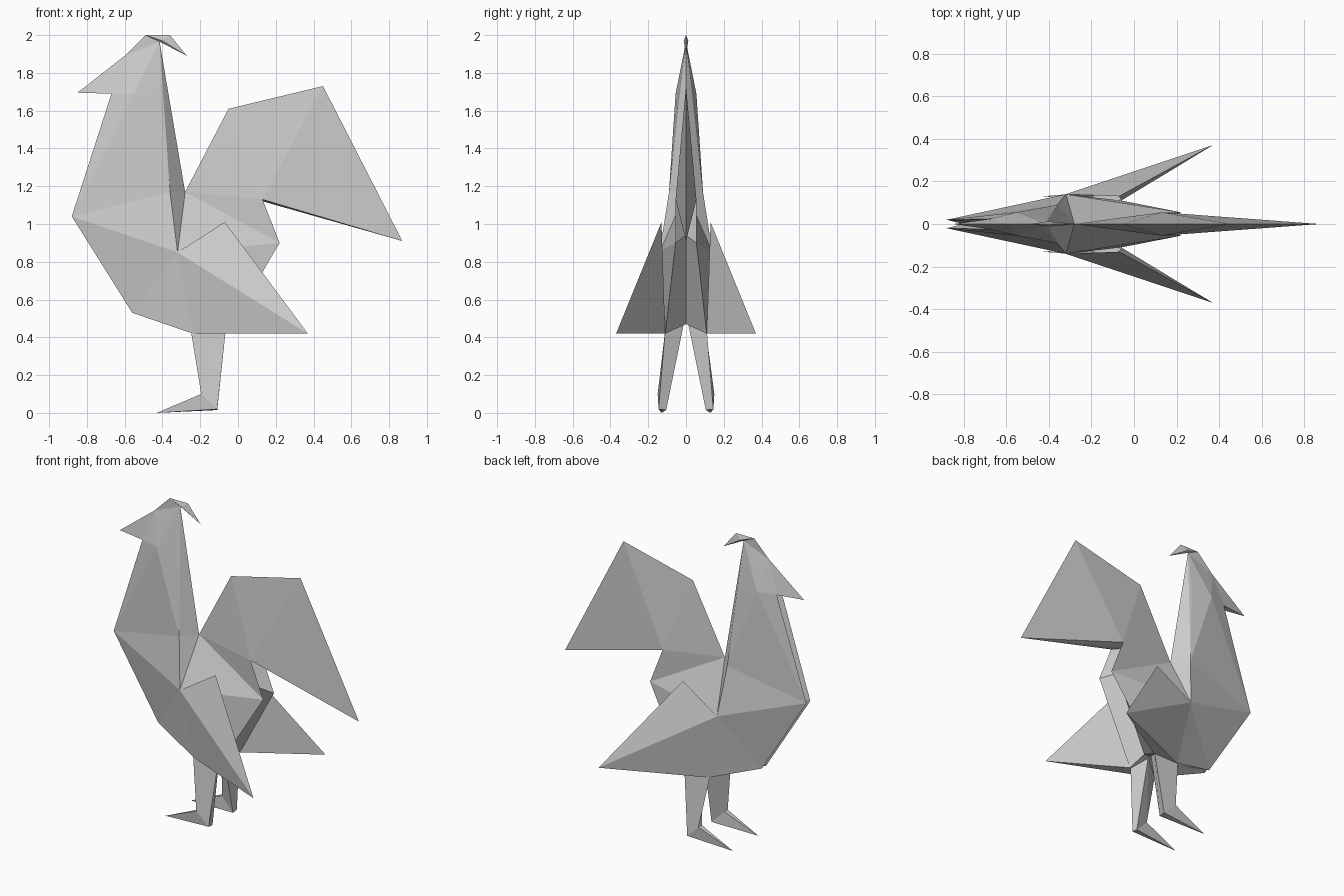
import bpy, bmesh

if "Cube" in bpy.data.objects:
    bpy.data.objects.remove(bpy.data.objects["Cube"])

# Named fold points of the +y half of the folded paper bird: (x, y, z)
TRUNK = dict(
    breast=(-0.88, 0.02, 1.04), breast_in=(-0.80, 0, 1.04),
    keel=(-0.56, 0.02, 0.53), keel_in=(-0.53, 0, 0.55),
    side=(-0.32, 0.14, 0.85), nape=(-0.36, 0.09, 1.17), back=(-0.28, 0, 1.17),
    rump=(0.22, 0.055, 0.90), rump_in=(0.13, 0, 0.94), tail_root=(0.13, 0.055, 1.13),
    hip=(-0.24, 0.11, 0.42), hip_in=(-0.24, 0, 0.47),
    vent=(-0.06, 0.11, 0.42), vent_in=(-0.08, 0, 0.47))
NECK = dict(
    jaw=(-0.67, 0.025, 1.69), jaw_in=(-0.64, 0, 1.69), cheek=(-0.55, 0.055, 1.69),
    brow=(-0.60, 0, 1.89), beak=(-0.85, 0, 1.695), throat=(-0.415, 0.035, 1.70),
    crown=(-0.415, 0, 1.965), comb_front=(-0.49, 0, 2.0))
TAIL = dict(tail_top=(-0.05, 0, 1.61), tail_high=(0.45, 0, 1.73),
            tail_tip=(0.87, 0, 0.91), tail_in=(0.06, 0, 1.14))
WING = dict(wing_top=(-0.07, 0.13, 1.01), wing_tip=(0.37, 0.37, 0.42))
LEG = dict(ankle=(-0.195, 0.15, 0.10), ankle_in=(-0.195, 0.115, 0.10),
           heel=(-0.11, 0.145, 0.02), heel_in=(-0.11, 0.105, 0.015),
           toe=(-0.43, 0.13, 0.0), leg_front=(-0.25, 0.105, 0.44),
           leg_back=(-0.065, 0.11, 0.44), leg_in=(-0.12, 0.01, 0.48))
COMB = dict(comb_back=(-0.36, 0, 2.0), comb_tip=(-0.27, 0, 1.89), comb_mid=(-0.40, 0.012, 1.97))
P = {**TRUNK, **NECK, **TAIL, **WING, **LEG, **COMB}


def fold(name, faces):
    """Build the listed faces on both sides of the centre plane."""
    bm = bmesh.new()
    for s in (1, -1):
        for line in faces.strip().splitlines():
            co = [(P[n][0], s * P[n][1], P[n][2]) for n in line.split()]
            if s < 0:
                co.reverse()
            bm.faces.new([bm.verts.new(c) for c in co])
    bmesh.ops.remove_doubles(bm, verts=bm.verts, dist=1e-4)
    bmesh.ops.recalc_face_normals(bm, faces=bm.faces)
    me = bpy.data.meshes.new(name)
    bm.to_mesh(me)
    bm.free()
    ob = bpy.data.objects.new(name, me)
    bpy.context.collection.objects.link(ob)


# Trunk with pleated breast, belly and rump
fold("body", """
breast side nape
breast keel side
keel hip side
side hip vent
side vent rump
side rump back
side back nape
back rump tail_root
breast breast_in keel_in keel
keel keel_in hip_in hip
hip hip_in vent_in vent
vent vent_in rump_in rump
rump rump_in tail_in tail_root
""")

# Neck and head with beak
fold("neck_and_head", """
breast nape cheek
breast cheek jaw
breast jaw jaw_in breast_in
jaw cheek brow
jaw brow beak
jaw beak jaw_in
cheek nape throat
cheek throat crown
cheek crown brow
brow crown comb_front
nape back crown
nape crown throat
""")

# Comb flap hooked behind the head
fold("comb", """
comb_front comb_back comb_mid
comb_back comb_tip comb_mid
comb_front comb_mid crown
comb_mid comb_tip crown
""")

# Tail fan, joined along its upper spine
fold("tail", """
back tail_top tail_root
tail_top tail_high tail_root
tail_high tail_tip tail_root
tail_root tail_tip tail_in
""")

# Spread wings
fold("wings", """
side wing_top wing_tip
side wing_tip hip
wing_top vent wing_tip
hip wing_tip vent
""")

# Legs and pointed feet
fold("legs", """
leg_front leg_back heel ankle
leg_back leg_in heel_in heel
leg_in leg_front ankle ankle_in
leg_in ankle_in heel_in
ankle heel toe
ankle ankle_in toe
ankle_in heel_in toe
heel heel_in toe
""")
